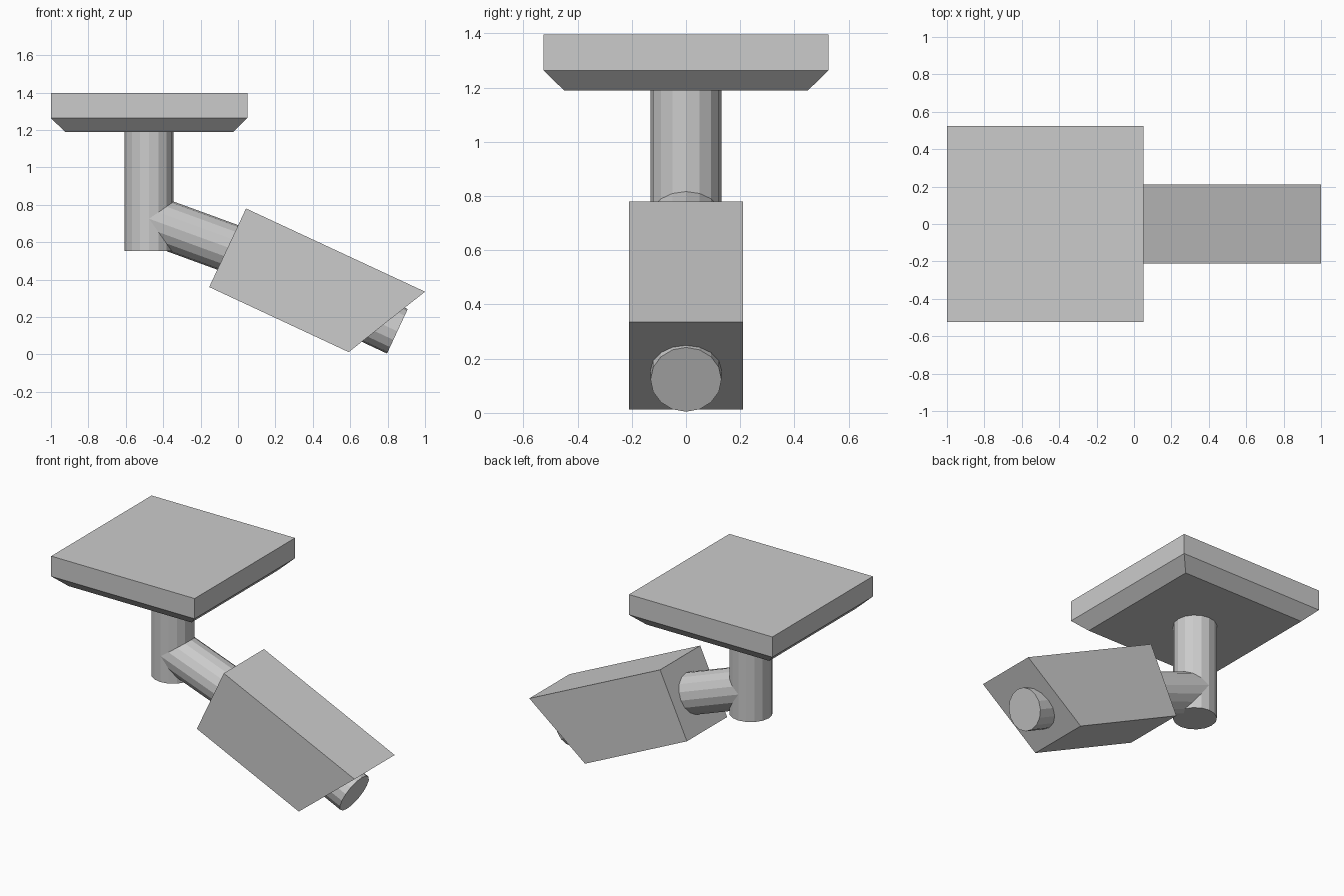
import bpy, bmesh
from mathutils import Vector, Matrix

if "Cube" in bpy.data.objects:
    bpy.data.objects.remove(bpy.data.objects["Cube"])

SIDES = 16
RADIUS = 0.131


def make_object(name, bm):
    bmesh.ops.recalc_face_normals(bm, faces=bm.faces)
    mesh = bpy.data.meshes.new(name)
    bm.to_mesh(mesh)
    bm.free()
    obj = bpy.data.objects.new(name, mesh)
    bpy.context.collection.objects.link(obj)
    return obj


def rod(name, start, end):
    """Capped cylinder between two points in the xz plane (y = 0)."""
    a, b = Vector((start[0], 0, start[1])), Vector((end[0], 0, end[1]))
    axis = (b - a).normalized()
    side = Vector((0, 1, 0))
    rot = Matrix((side.cross(axis), side, axis)).transposed().to_4x4()
    bm = bmesh.new()
    bmesh.ops.create_cone(bm, cap_ends=True, segments=SIDES, radius1=RADIUS,
                          radius2=RADIUS, depth=(b - a).length,
                          matrix=Matrix.Translation((a + b) / 2) @ rot)
    return make_object(name, bm)


# Ceiling plate: square slab, underside tapering inward
bm = bmesh.new()
rings = []
for half, z in ((0.45, 1.19), (0.525, 1.263), (0.525, 1.397)):
    rings.append([bm.verts.new((-0.475 + sx * half, sy * half, z))
                  for sx, sy in ((-1, -1), (1, -1), (1, 1), (-1, 1))])
for low, high in zip(rings, rings[1:]):
    for i in range(4):
        j = (i + 1) % 4
        bm.faces.new((low[i], low[j], high[j], high[i]))
bm.faces.new(rings[0])
bm.faces.new(rings[-1])
make_object("ceiling_plate", bm)

# Drop post and angled arm
rod("drop_post", (-0.475, 0.553), (-0.475, 1.19))
rod("angled_arm", (-0.475, 0.725), (-0.03, 0.563))

# Camera housing: side profile with slanted front, extruded across y
bm = bmesh.new()
profile = [(0.043, 0.78), (1.0, 0.335), (0.592, 0.012), (-0.154, 0.36)]
face = bm.faces.new([bm.verts.new((x, -0.21, z)) for x, z in profile])
new = bmesh.ops.extrude_face_region(bm, geom=[face])["geom"]
bmesh.ops.translate(bm, vec=(0, 0.42, 0),
                    verts=[v for v in new if isinstance(v, bmesh.types.BMVert)])
make_object("camera_housing", bm)

# Lens barrel under the slanted front
rod("lens_barrel", (0.58, 0.25), (0.852, 0.123))
